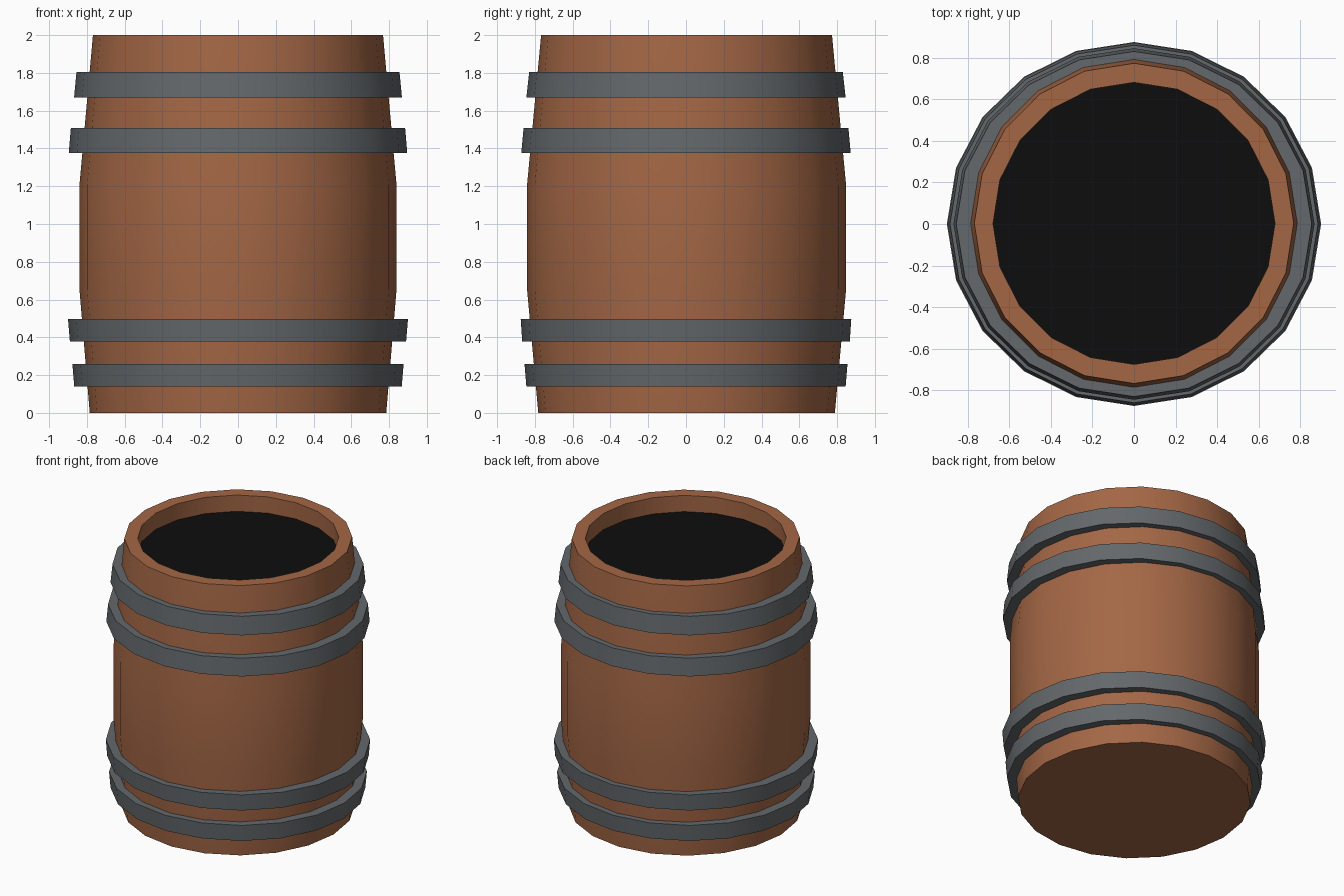
import bpy, bmesh, math

if "Cube" in bpy.data.objects:
    bpy.data.objects.remove(bpy.data.objects["Cube"])

SIDES = 20

def material(name, rgb):
    m = bpy.data.materials.new(name)
    m.diffuse_color = (*rgb, 1)
    m.use_nodes = True
    m.node_tree.nodes["Principled BSDF"].inputs["Base Color"].default_value = m.diffuse_color
    return m

wood = material("brown wood", (0.37, 0.135, 0.06))
iron = material("grey iron", (0.125, 0.138, 0.147))
dark = material("black inside", (0.004, 0.004, 0.004))

def lathe(name, profile, mat, closed=False, cap_start=False, cap_end=False, cy=0.0):
    """Spin a profile of (x radius, y radius, z) into a 20-sided body."""
    bm = bmesh.new()
    rings = []
    for rx, ry, z in profile:
        rings.append([bm.verts.new((rx * math.cos(2 * math.pi * i / SIDES),
                                    cy + ry * math.sin(2 * math.pi * i / SIDES), z))
                      for i in range(SIDES)])
    pairs = list(zip(rings, rings[1:]))
    if closed:
        pairs.append((rings[-1], rings[0]))
    for a, b in pairs:
        for i in range(SIDES):
            j = (i + 1) % SIDES
            bm.faces.new((a[i], a[j], b[j], b[i]))
    if cap_start:
        bm.faces.new(rings[0][::-1])
    if cap_end:
        bm.faces.new(rings[-1])
    if len(profile) > 1:
        bmesh.ops.recalc_face_normals(bm, faces=bm.faces)
    me = bpy.data.meshes.new(name)
    bm.to_mesh(me)
    bm.free()
    me.materials.append(mat)
    ob = bpy.data.objects.new(name, me)
    bpy.context.collection.objects.link(ob)
    bpy.ops.object.select_all(action='DESELECT')
    ob.select_set(True)
    bpy.context.view_layer.objects.active = ob
    bpy.ops.object.shade_smooth_by_angle(angle=math.radians(30))
    return ob

# Barrel body: bulging staves, rim and recessed inner wall, closed underneath the fill
body = [(0.785, 0.785, 0), (0.84, 0.845, 0.66), (0.84, 0.845, 1.2),
        (0.768, 0.77, 2.0), (0.678, 0.678, 2.0), (0.68, 0.68, 1.875)]
lathe("barrel_body", body, wood, cap_start=True, cy=0.003)

# Dark fill just below the rim
lathe("barrel_opening", [(0.68, 0.68, 1.878)], dark, cap_end=True, cy=0.003)

# Iron hoops: z range, then x/y radii at the lower and upper edge
hoops = {
    "hoop_bottom": (0.14, 0.26, (0.867, 0.845), (0.877, 0.855)),
    "hoop_lower": (0.377, 0.497, (0.89, 0.867), (0.90, 0.875)),
    "hoop_upper": (1.377, 1.507, (0.896, 0.872), (0.885, 0.86)),
    "hoop_top": (1.67, 1.805, (0.868, 0.845), (0.855, 0.83)),
}
T = 0.085
for name, (z0, z1, lo, hi) in hoops.items():
    lathe(name, [(*lo, z0), (*hi, z1), (hi[0] - T, hi[1] - T + 0.02, z1),
                 (lo[0] - T, lo[1] - T + 0.02, z0)], iron, closed=True)
